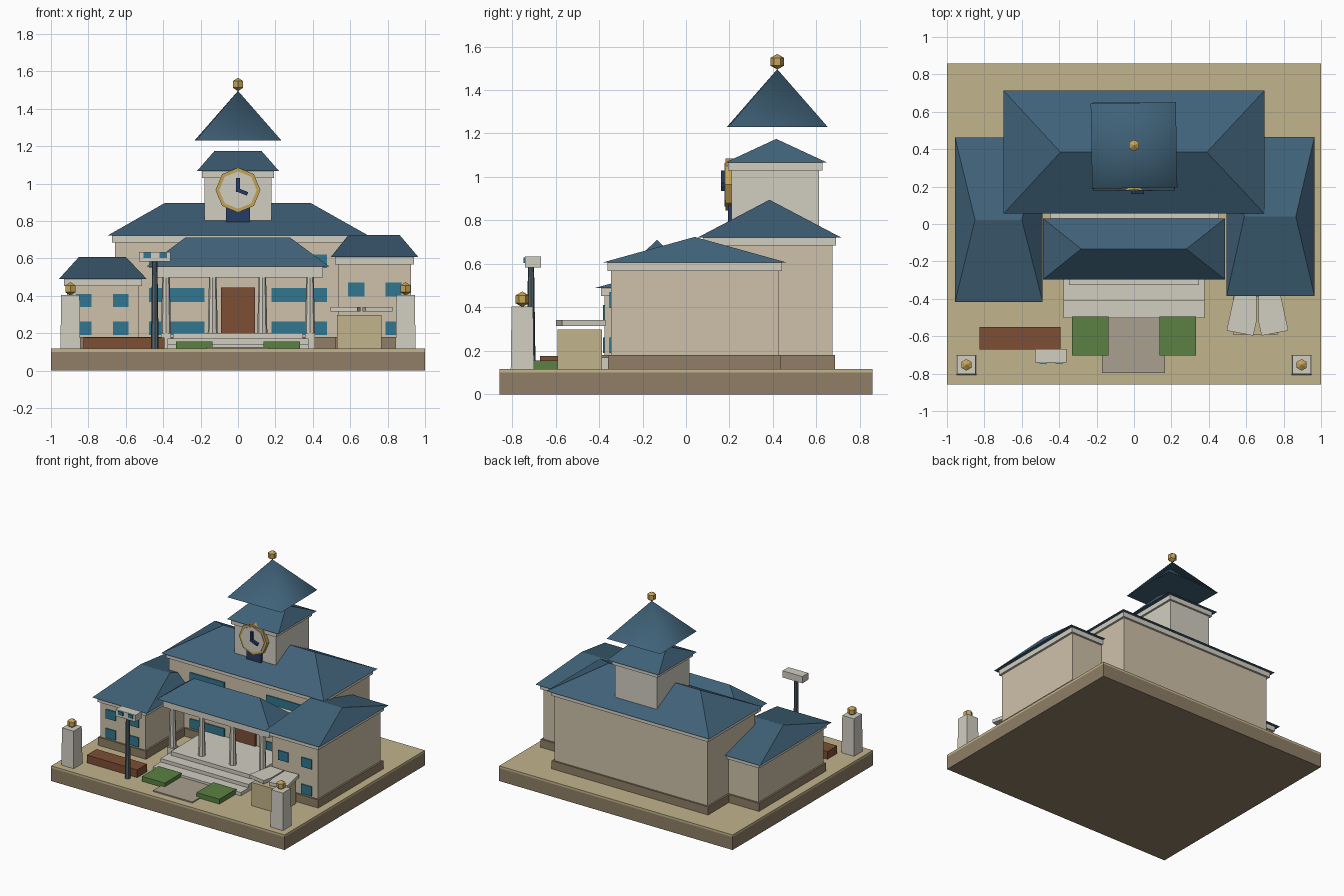
import bpy, bmesh
from math import radians, pi
from mathutils import Matrix

if "Cube" in bpy.data.objects:
    bpy.data.objects.remove(bpy.data.objects["Cube"])


def mat(name, r, g, b):
    m = bpy.data.materials.new(name)
    m.diffuse_color = [(c / 255) ** 2.2 for c in (r, g, b)] + [1]
    m.use_nodes = True
    m.node_tree.nodes["Principled BSDF"].inputs["Base Color"].default_value = m.diffuse_color
    return m


ROOF = mat("slate_blue", 66, 98, 120)
WALL = mat("warm_wall", 205, 192, 168)
TRIM = mat("pale_stone", 208, 205, 192)
PLINTH = mat("brown_stone", 142, 126, 102)
SAND = mat("sand", 192, 178, 138)
GLASS = mat("teal_glass", 52, 118, 142)
WOOD = mat("red_wood", 124, 80, 56)
GREEN = mat("hedge_green", 92, 128, 68)
GOLD = mat("gold", 196, 162, 88)
NAVY = mat("navy", 42, 62, 98)
METAL = mat("grey_metal", 84, 100, 108)
PAVING = mat("paving", 168, 158, 142)


def finish(name, bm, m):
    bmesh.ops.recalc_face_normals(bm, faces=bm.faces)
    me = bpy.data.meshes.new(name)
    bm.to_mesh(me)
    bm.free()
    me.materials.append(m)
    ob = bpy.data.objects.new(name, me)
    bpy.context.collection.objects.link(ob)
    return ob


def box(name, x, y, z, m):
    """Box from (min, max) pairs on each axis."""
    bm = bmesh.new()
    size = [b - a for a, b in (x, y, z)]
    mid = [(a + b) / 2 for a, b in (x, y, z)]
    bmesh.ops.create_cube(bm, size=1, matrix=Matrix.Translation(mid) @ Matrix.Diagonal((*size, 1)))
    return finish(name, bm, m)


def hip_roof(name, x, y, z, ridge, m=ROOF):
    """Hipped roof with its ridge along x."""
    bm = bmesh.new()
    yc = sum(y) / 2
    e = [bm.verts.new((px, py, z[0])) for px, py in
         ((x[0], y[0]), (x[1], y[0]), (x[1], y[1]), (x[0], y[1]))]
    a, b = [bm.verts.new((rx, yc, z[1])) for rx in ridge]
    for f in ((e[0], e[1], b, a), (e[1], e[2], b), (e[2], e[3], a, b), (e[3], e[0], a), e[::-1]):
        bm.faces.new(f)
    return finish(name, bm, m)


def cone(name, loc, r1, r2, depth, n, m, rot=None):
    bm = bmesh.new()
    bmesh.ops.create_cone(bm, cap_ends=True, segments=n, radius1=r1, radius2=r2, depth=depth,
                          matrix=Matrix.Translation(loc) @ (rot or Matrix()))
    return finish(name, bm, m)


def ball(name, loc, r=0.036):
    bm = bmesh.new()
    bmesh.ops.create_uvsphere(bm, u_segments=6, v_segments=3, radius=r, matrix=Matrix.Translation(loc))
    return finish(name, bm, GOLD)


def grow(p, d):
    return (p[0] - d, p[1] + d)


def block(name, x, y, top, eave, ridge_z, ridge, over=0.04):
    """Walls, plinth, cornice and hipped roof of one building volume."""
    box(name + "_walls", x, y, (0.11, top), WALL)
    box(name + "_plinth", grow(x, 0.013), grow(y, 0.013), (0.11, 0.18), PLINTH)
    box(name + "_cornice", grow(x, 0.016), grow(y, 0.016), (top - 0.002, eave), TRIM)
    hip_roof(name + "_roof", grow(x, over), grow(y, over), (eave, ridge_z), ridge)


def window(name, x, y, z):
    box(name, x, (y - 0.008, y + 0.01), z, GLASS)


# Ground base
box("base", (-1, 1), (-0.858, 0.858), (0, 0.1), PLINTH)
box("ground_top", (-1, 1), (-0.858, 0.858), (0.1, 0.117), SAND)

# Main hall and two side wings
block("main_hall", (-0.657, 0.657), (0.095, 0.673), 0.686, 0.722, 0.895, (-0.393, 0.39))
block("left_wing", (-0.915, -0.53), (-0.375, 0.42), 0.455, 0.49, 0.608, (-0.85, -0.6), 0.042)
block("right_wing", (0.535, 0.925), (-0.345, 0.425), 0.57, 0.606, 0.724, (0.59, 0.865))

# Windows
LOW = (0.19, 0.262)
for cx in (-0.825, -0.627):
    for z in (LOW, (0.34, 0.41)):
        window("left_wing_window", grow((cx, cx), 0.042), -0.375, z)
for cx in (0.632, 0.832):
    for z in (LOW, (0.397, 0.47)):
        window("right_wing_window", grow((cx, cx), 0.043), -0.345, z)
for x in ((-0.475, -0.18), (0.18, 0.475)):
    for z in (LOW, (0.367, 0.44), (0.548, 0.62)):
        window("hall_window", x, 0.095, z)
box("front_door", (-0.09, 0.09), (0.08, 0.1), (0.195, 0.445), WOOD)

# Entrance steps and portico
for i, (hx, y, z) in enumerate(((0.377, -0.503, 0.143), (0.377, -0.41, 0.17), (0.348, -0.325, 0.2))):
    box("entrance_step_%d" % i, (-hx, hx), (y, 0.1), (0.11, z), TRIM)
for cx in (-0.385, -0.135, 0.13, 0.385):
    cone("portico_column", (cx, -0.25, 0.3475), 0.027, 0.02, 0.305, 8, TRIM)
    if abs(cx) > 0.3:
        box("column_footing", grow((cx, cx), 0.028), (-0.28, -0.22), (0.11, 0.2), TRIM)
box("portico_beam", (-0.45, 0.455), (-0.272, 0.1), (0.497, 0.557), TRIM)
hip_roof("portico_roof", (-0.487, 0.487), (-0.297, 0.03), (0.557, 0.71), (-0.283, 0.28))

# Clock tower
TY = 0.415
box("tower_walls", (-0.178, 0.178), (TY - 0.205, TY + 0.197), (0.7, 1.035), TRIM)
box("tower_cornice", (-0.193, 0.193), (TY - 0.222, TY + 0.212), (1.03, 1.066), TRIM)
hip_roof("tower_roof", (-0.22, 0.22), (TY - 0.235, TY + 0.235), (1.066, 1.175), (-0.125, 0.125))
box("tower_vent", (-0.063, 0.063), (0.193, 0.215), (0.76, 0.9), NAVY)

# Four-sided spire and finial
spire = cone("spire", (0, 0.42, 1.363), 0.322, 0.0, 0.265, 4, ROOF, Matrix.Rotation(radians(46), 4, 'Z'))
for p in spire.data.polygons:
    p.use_smooth = abs(p.normal.z) < 0.9
ball("spire_finial", (0, 0.42, 1.53))

# Clock rim, face and hands
upright = Matrix.Rotation(pi / 2, 4, 'X')
CZ = 0.965
cone("clock_rim", (0, 0.2, CZ), 0.12, 0.12, 0.036, 8, GOLD, upright)
cone("clock_face", (0, 0.19, CZ), 0.1, 0.1, 0.026, 8, TRIM, upright)
for name, angle, length in (("minute_hand", 0, 0.065), ("hour_hand", 112, 0.055)):
    hand = box(name, (-0.01, 0.01), (0.16, 0.178), (-0.01, length), NAVY)
    hand.location = (0, 0, CZ)
    hand.rotation_euler.y = radians(angle)

# Gate pillars with finials
for s in (-1, 1):
    cone("gate_pillar", (s * 0.896, -0.753, 0.26), 0.0755, 0.07, 0.29, 4, TRIM, Matrix.Rotation(pi / 4, 4, 'Z'))
    ball("gate_finial", (s * 0.896, -0.753, 0.437))

# Path, hedges and bench
box("path", (-0.17, 0.167), (-0.797, -0.5), (0.11, 0.126), PAVING)
for s in (-1, 1):
    c = s * 0.234
    box("hedge", grow((c, c), 0.098), (-0.702, -0.495), (0.115, 0.155), GREEN)
box("bench", (-0.825, -0.393), (-0.672, -0.552), (0.115, 0.177), WOOD)

# Lamp post with a two-lamp head
cone("lamp_post", (-0.445, -0.713, 0.355), 0.021, 0.014, 0.48, 8, METAL)
box("lamp_head", (-0.53, -0.36), (-0.74, -0.667), (0.583, 0.635), TRIM)
for cx in (-0.485, -0.4):
    box("lamp_light", grow((cx, cx), 0.02), (-0.747, -0.735), (0.603, 0.63), GLASS)

# Display stand carrying two angled slabs, like an open folio
box("stand_body", (0.53, 0.767), (-0.592, -0.387), (0.115, 0.297), SAND)
for s in (-1, 1):
    bm = bmesh.new()
    outline = ((0.005, -0.52), (0.022, -0.597), (0.165, -0.57), (0.122, -0.37), (0.005, -0.375))
    f = bm.faces.new([bm.verts.new((0.66 + s * x, y, 0.315)) for x, y in outline])
    top = bmesh.ops.extrude_face_region(bm, geom=[f])["geom"]
    bmesh.ops.translate(bm, vec=(0, 0, 0.026), verts=[v for v in top if isinstance(v, bmesh.types.BMVert)])
    finish("stand_slab", bm, TRIM)
